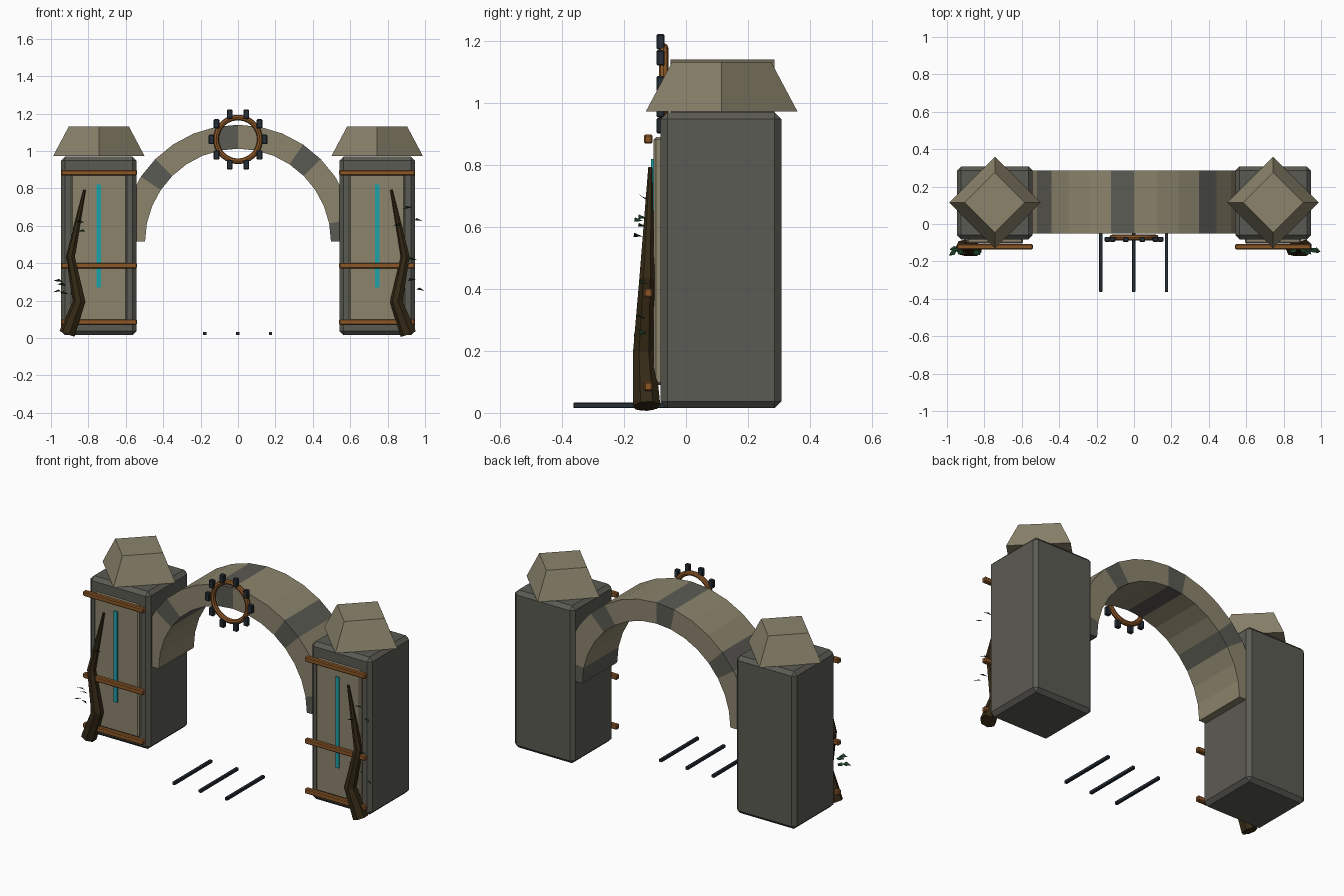
import bpy, bmesh, math, random
from mathutils import Vector

if "Cube" in bpy.data.objects:
    bpy.data.objects.remove(bpy.data.objects["Cube"])

random.seed(4)


def material(name, rgb):
    m = bpy.data.materials.new(name)
    m.diffuse_color = (*rgb, 1)
    m.use_nodes = True
    m.node_tree.nodes["Principled BSDF"].inputs["Base Color"].default_value = m.diffuse_color
    return m


TAN = material("sandstone", (0.26, 0.23, 0.15))
GREY = material("dark_stone", (0.105, 0.104, 0.088))
WOOD = material("orange_wood", (0.26, 0.095, 0.02))
BARK = material("dark_bark", (0.035, 0.022, 0.008))
IRON = material("blue_iron", (0.02, 0.028, 0.038))
GLOW = material("cyan_inlay", (0.012, 0.36, 0.40))
LEAF = material("leaf_green", (0.015, 0.06, 0.028))


def make(name, bm, *mats):
    bmesh.ops.recalc_face_normals(bm, faces=bm.faces[:])
    me = bpy.data.meshes.new(name)
    bm.to_mesh(me)
    bm.free()
    for m in mats:
        me.materials.append(m)
    ob = bpy.data.objects.new(name, me)
    bpy.context.collection.objects.link(ob)
    return ob


def box(name, centre, size, mat, bevel=0.0):
    bm = bmesh.new()
    bmesh.ops.create_cube(bm, size=1)
    for v in bm.verts:
        v.co = Vector([c + a * s for c, a, s in zip(centre, v.co, size)])
    if bevel:
        bmesh.ops.bevel(bm, geom=bm.edges[:], offset=bevel, segments=1,
                        affect='EDGES')
    return make(name, bm, mat)


def tube(name, path, sides, mat):
    """Tapered tube through (x, y, z, radius) points."""
    bm = bmesh.new()
    pts = [Vector(p[:3]) for p in path]
    rings = []
    for i, p in enumerate(pts):
        d = (pts[min(i + 1, len(pts) - 1)] - pts[max(i - 1, 0)]).normalized()
        u = d.cross(Vector((0, 1, 0))).normalized()
        w = d.cross(u)
        rings.append([bm.verts.new(p + path[i][3] * (
            u * math.cos(k * math.tau / sides) + w * math.sin(k * math.tau / sides)))
            for k in range(sides)])
    for a, b in zip(rings, rings[1:]):
        for k in range(sides):
            n = (k + 1) % sides
            bm.faces.new((a[k], a[n], b[n], b[k]))
    bm.faces.new(rings[0])
    bm.faces.new(rings[-1])
    return make(name, bm, mat)


def leaves(name, spots):
    """Small folded diamond leaves; spots are (x, z, outward sign)."""
    bm = bmesh.new()
    for x, z, s in spots:
        base = Vector((x - s * 0.022, -0.135 + random.uniform(-0.01, 0.01), z))
        d = Vector((s, random.uniform(-0.7, -0.1), random.uniform(-0.25, 0.25)))
        d = d.normalized() * 0.05
        side = d.cross(Vector((0, 0.5, 1))).normalized() * 0.016
        mid = base + d * 0.45 + Vector((0, 0, 0.006))
        a, b, l, r = (bm.verts.new(p) for p in
                      (base, base + d, mid + side, mid - side))
        bm.faces.new((a, l, b))
        bm.faces.new((a, b, r))
    return make(name, bm, LEAF)


# Arch: sixteen wedge blocks, every fourth one dark
R_OUT, R_IN, Z0, N = 0.625, 0.497, 0.515, 16
bm = bmesh.new()
rows = []
for i in range(N + 1):
    a = math.pi * i / N
    rows.append([bm.verts.new((r * math.cos(a), y, Z0 + r * math.sin(a)))
                 for r, y in ((R_IN, -0.05), (R_OUT, -0.05),
                              (R_OUT, 0.285), (R_IN, 0.285))])
for i in range(N):
    for k in range(4):
        n = (k + 1) % 4
        f = bm.faces.new((rows[i][k], rows[i][n], rows[i + 1][n], rows[i + 1][k]))
        f.material_index = 1 if i % 4 == 0 else 0
bm.faces.new(rows[0]).material_index = 1
bm.faces.new(rows[-1])
make("arch", bm, TAN, GREY)

# Two towers with their dressings
for s, side in ((-1, "left"), (1, "right")):
    x = s * 0.744
    box(side + "_pillar", (x, 0.113, 0.4925), (0.404, 0.39, 0.955), GREY, 0.022)
    box(side + "_front_panel", (x, -0.088, 0.49), (0.30, 0.034, 0.80), TAN, 0.008)
    box(side + "_inlay", (x, -0.109, 0.545), (0.024, 0.008, 0.55), GLOW)
    for z in (0.085, 0.387, 0.884):
        box(side + "_crossbar", (x, -0.122, z), (0.406, 0.028, 0.030), WOOD, 0.005)
    # Tapered cap, turned 45 degrees
    bm = bmesh.new()
    bmesh.ops.create_cone(bm, cap_ends=True, segments=4, radius1=0.245,
                          radius2=0.16, depth=0.16)
    for v in bm.verts:
        v.co += Vector((x, 0.115, 1.052))
    # keep corners on the x and y axes
    make(side + "_cap", bm, TAN)
    # Climbing root
    tube(side + "_root", [(s * 0.912, -0.127, 0.022, 0.045),
                          (s * 0.848, -0.136, 0.195, 0.036),
                          (s * 0.895, -0.126, 0.435, 0.025),
                          (s * 0.820, -0.115, 0.792, 0.007)], 7, BARK)

leaves("left_leaves", [(-0.84, 0.62, 1), (-0.84, 0.57, -1), (-0.96, 0.30, -1),
                       (-0.93, 0.24, 1), (-0.97, 0.25, -1), (-0.94, 0.28, -1)])
leaves("right_leaves", [(0.965, 0.63, 1), (0.905, 0.69, 1), (0.85, 0.60, -1),
                        (0.975, 0.26, 1), (0.93, 0.305, 1), (0.87, 0.345, -1),
                        (0.86, 0.27, -1), (0.93, 0.42, 1)])

# Ring on the keystone with ten upright studs
bm = bmesh.new()
grid = []
for i in range(30):
    a = math.tau * i / 30
    grid.append([])
    for k in range(8):
        b = math.tau * k / 8
        r = 0.117 + 0.015 * math.cos(b)
        grid[-1].append(bm.verts.new((r * math.cos(a), -0.072 + 0.015 * math.sin(b),
                                      1.062 + r * math.sin(a))))
for i in range(30):
    for k in range(8):
        j, n = (i + 1) % 30, (k + 1) % 8
        bm.faces.new((grid[i][k], grid[i][n], grid[j][n], grid[j][k]))
make("ring", bm, WOOD)
for i in range(10):
    a = math.tau * i / 10
    box("ring_stud", (0.142 * math.cos(a), -0.082, 1.062 + 0.142 * math.sin(a)),
        (0.030, 0.026, 0.050), IRON, 0.004)

# Ground rails
for x in (-0.178, -0.002, 0.174):
    box("ground_rail", (x, -0.183, 0.024), (0.018, 0.36, 0.018), IRON, 0.002)
